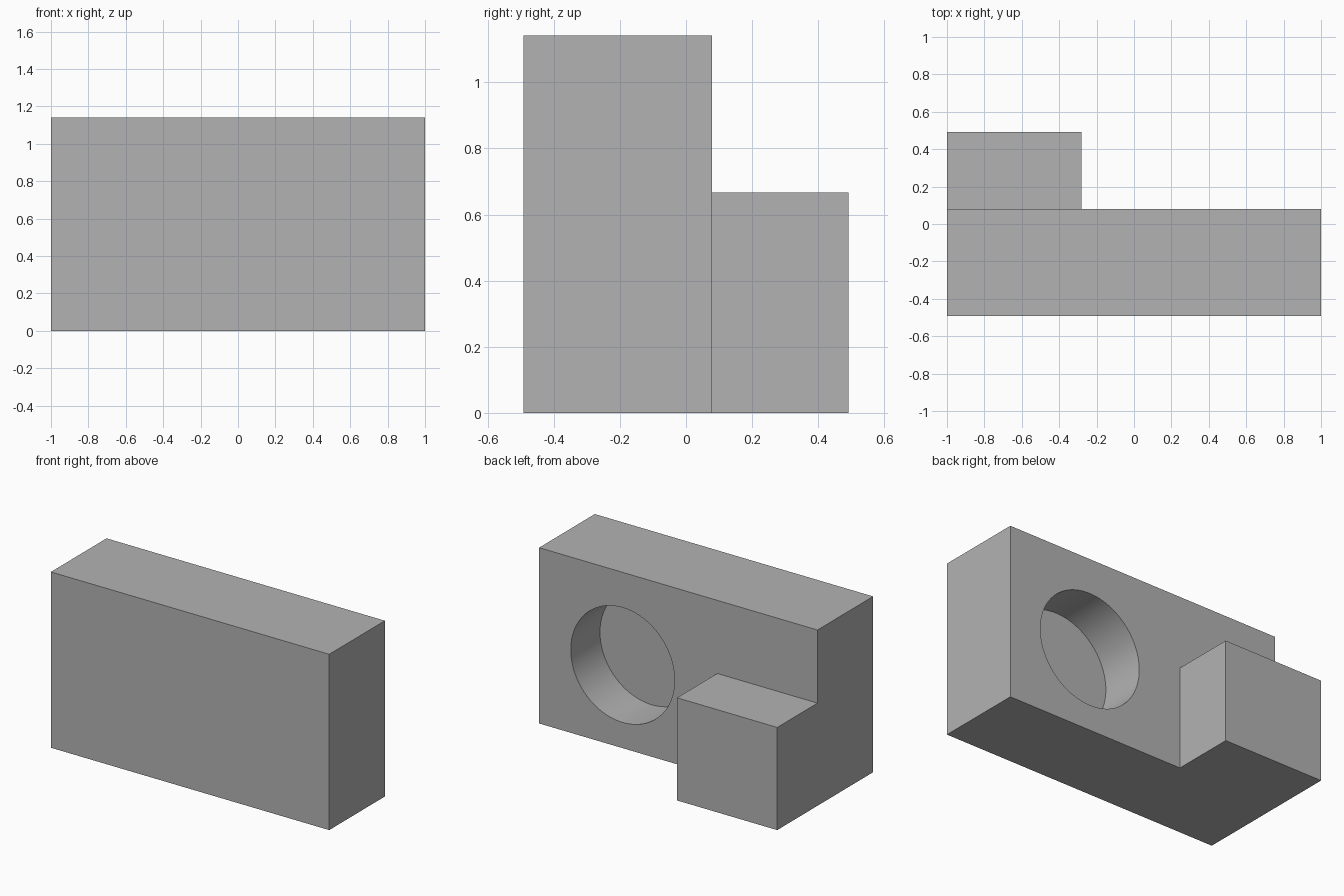
import bpy
import bmesh
import math
from mathutils import Vector

cube = bpy.data.objects.get("Cube")
if cube:
    bpy.data.objects.remove(cube, do_unlink=True)

# Overall dimensions
HALF_Y, STEP_Y, HEIGHT = 0.492, 0.079, 1.142
BLOCK_X, BLOCK_Z = -0.28, 0.667
HOLE_X, HOLE_Z, HOLE_R, HOLE_DEPTH = 0.4, 0.54, 0.373, 0.3

grey = bpy.data.materials.new("plain_grey")
grey.use_nodes = True
colour = (0.45, 0.45, 0.45, 1)
grey.diffuse_color = colour
grey.node_tree.nodes["Principled BSDF"].inputs["Base Color"].default_value = colour


def box(name, low, high):
    low, high = Vector(low), Vector(high)
    bpy.ops.mesh.primitive_cube_add(size=1, location=(low + high) / 2)
    ob = bpy.context.object
    ob.name = name
    ob.scale = high - low
    bpy.ops.object.transform_apply(location=True, rotation=True, scale=True)
    ob.data.materials.append(grey)
    return ob


def combine(target, tool, operation):
    mod = target.modifiers.new(operation.lower(), 'BOOLEAN')
    mod.operation = operation
    mod.solver = 'EXACT'
    mod.object = tool
    bpy.context.view_layer.objects.active = target
    bpy.ops.object.modifier_apply(modifier=mod.name)
    bpy.data.objects.remove(tool, do_unlink=True)


# Tall slab with a lower block fused to its back
body = box("stepped_body", (-1, -HALF_Y, 0), (1, STEP_Y, HEIGHT))
block = box("rear_block", (-1, STEP_Y - 0.1, 0), (BLOCK_X, HALF_Y, BLOCK_Z))
combine(body, block, 'UNION')

# Round blind hole in the back of the slab
length = 2 * HOLE_DEPTH
bpy.ops.mesh.primitive_cylinder_add(
    vertices=96, radius=HOLE_R, depth=length,
    location=(HOLE_X, STEP_Y, HOLE_Z), rotation=(math.pi / 2, 0, 0))
cutter = bpy.context.object
cutter.name = "hole_cutter"
cutter.hide_render = True
cutter.data.materials.append(grey)
combine(body, cutter, 'DIFFERENCE')

# Merge coplanar faces left by the union
bm = bmesh.new()
bm.from_mesh(body.data)
bmesh.ops.remove_doubles(bm, verts=bm.verts, dist=0.0001)
bmesh.ops.dissolve_limit(bm, angle_limit=0.01, verts=bm.verts, edges=bm.edges)
bm.to_mesh(body.data)
bm.free()

# Smooth hole wall, crisp edges
bpy.ops.object.select_all(action='DESELECT')
body.select_set(True)
bpy.context.view_layer.objects.active = body
bpy.ops.object.shade_smooth_by_angle(angle=math.radians(30))
